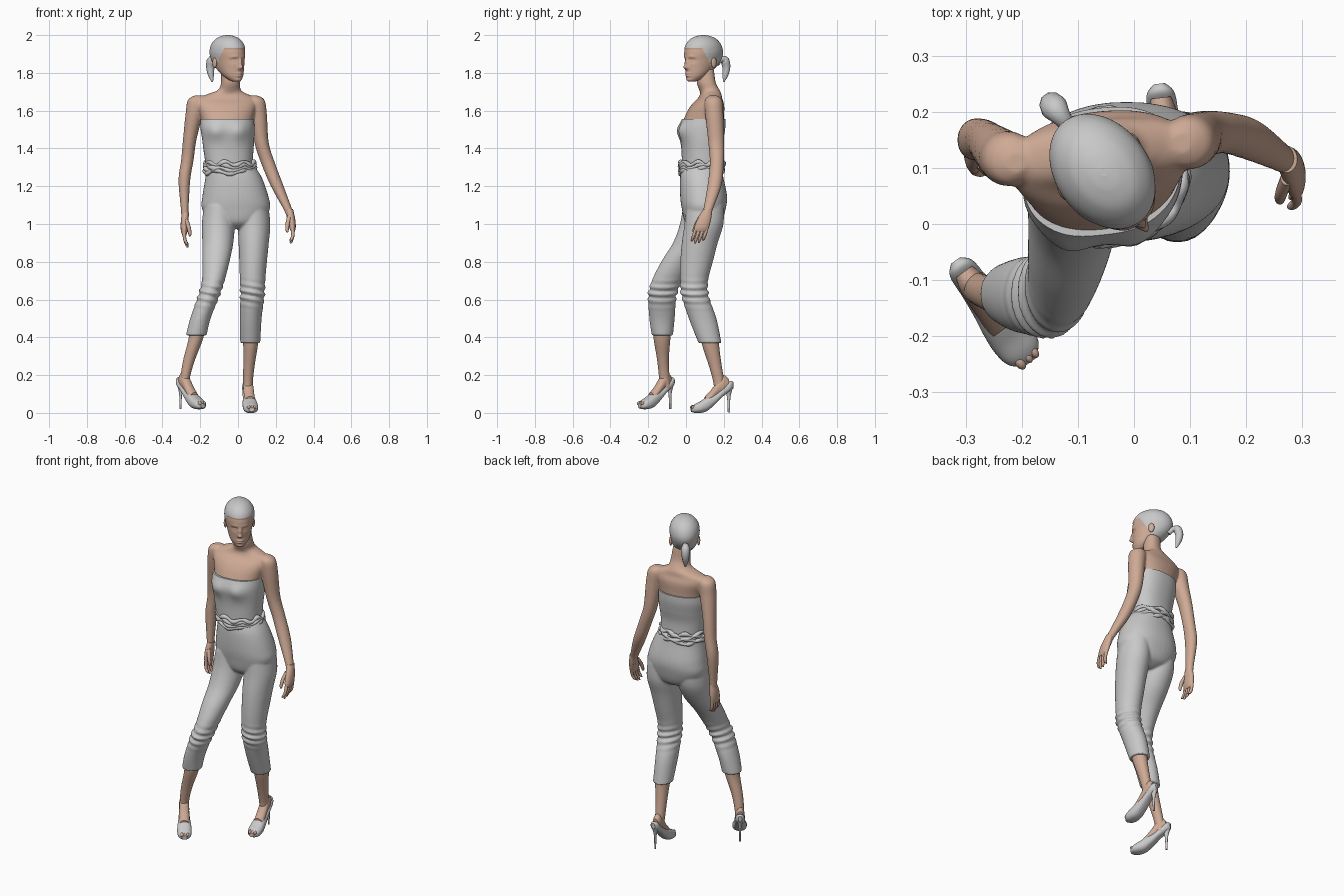
import bpy, bmesh, math
from mathutils import Vector, Matrix

old = bpy.data.objects.get("Cube")
if old:
    bpy.data.objects.remove(old, do_unlink=True)


def material(name, colour):
    mat = bpy.data.materials.new(name)
    mat.use_nodes = True
    mat.diffuse_color = (*colour, 1)
    mat.node_tree.nodes["Principled BSDF"].inputs["Base Color"].default_value = (*colour, 1)
    return mat


GREY = material("light grey", (.58, .58, .58))
SKIN = material("skin", (.62, .40, .30))


def spline(stations, steps):
    """Smooth in-between stations (Catmull-Rom)."""
    pts = [stations[0]] + list(stations) + [stations[-1]]
    out = []
    for a, b, c, d in zip(pts, pts[1:], pts[2:], pts[3:]):
        for i in range(steps):
            t = i / steps
            out.append([q + t * (r - p + t * (2 * p - 5 * q + 4 * r - s + t * (3 * q - p - 3 * r + s))) / 2
                        for p, q, r, s in zip(a, b, c, d)])
    return out + [list(stations[-1])]


def loft(name, stations, mat, sides=40, steps=6, power=2.0, upright=False, warp=None):
    """Skin elliptical sections (x, y, z, half width, half depth); upright sections face along y."""
    bm = bmesh.new()
    rings = []
    for x, y, z, ra, rb in spline(stations, steps):
        ring = []
        for i in range(sides):
            t = math.tau * i / sides
            c, s = math.cos(t), math.sin(t)
            u = ra * math.copysign(abs(c) ** (2 / power), c)
            w = rb * math.copysign(abs(s) ** (2 / power), s)
            v = Vector((x + u, y, z + w)) if upright else Vector((x + u, y + w, z))
            if warp:
                warp(v, t)
            ring.append(bm.verts.new(v))
        rings.append(ring)
    for low, high in zip(rings, rings[1:]):
        for i in range(sides):
            j = (i + 1) % sides
            bm.faces.new((low[i], low[j], high[j], high[i])).smooth = True
    bm.faces.new(rings[0])
    bm.faces.new(rings[-1])
    bmesh.ops.recalc_face_normals(bm, faces=bm.faces)
    mesh = bpy.data.meshes.new(name)
    bm.to_mesh(mesh)
    bm.free()
    mesh.materials.append(mat)
    obj = bpy.data.objects.new(name, mesh)
    bpy.context.collection.objects.link(obj)
    return obj


def blend(name, objs, voxel, rounds):
    """Fuse overlapping parts into one soft surface."""
    bpy.ops.object.select_all(action='DESELECT')
    for o in objs:
        o.select_set(True)
    bpy.context.view_layer.objects.active = objs[0]
    bpy.ops.object.join()
    body = objs[0]
    body.name = name
    mod = body.modifiers.new("fuse", 'REMESH')
    mod.mode, mod.voxel_size, mod.use_smooth_shade = 'VOXEL', voxel, True
    mod = body.modifiers.new("soften", 'SMOOTH')
    mod.factor, mod.iterations = .5, rounds
    return body


def strand(name, pts, mat, closed=False):
    """Round cord through (x, y, z, radius) points."""
    cu = bpy.data.curves.new(name, 'CURVE')
    cu.dimensions, cu.bevel_depth, cu.bevel_resolution, cu.use_fill_caps = '3D', 1, 3, True
    sp = cu.splines.new('POLY')
    sp.points.add(len(pts) - 1)
    for p, (x, y, z, r) in zip(sp.points, pts):
        p.co, p.radius = (x, y, z, 1), r
    sp.use_cyclic_u, sp.use_smooth = closed, True
    cu.materials.append(mat)
    obj = bpy.data.objects.new(name, cu)
    bpy.context.collection.objects.link(obj)
    return obj


def ball(name, loc, size, mat):
    bm = bmesh.new()
    bmesh.ops.create_uvsphere(bm, u_segments=20, v_segments=12, radius=1,
                              matrix=Matrix.LocRotScale(Vector(loc), None, Vector(size)))
    for f in bm.faces:
        f.smooth = True
    mesh = bpy.data.meshes.new(name)
    bm.to_mesh(mesh)
    bm.free()
    mesh.materials.append(mat)
    obj = bpy.data.objects.new(name, mesh)
    bpy.context.collection.objects.link(obj)
    return obj


def gauss(d, width):
    return math.exp(-(d / width) ** 2)


def turn(v, t=0):
    v.y += .1 * (v.x + .06)


# Shoulders, neck and arms
torso = loft("shoulders", [
    (-.05, .085, 1.4, .11, .085), (-.055, .09, 1.52, .132, .106), (-.057, .1, 1.58, .145, .1),
    (-.06, .115, 1.63, .16, .085), (-.06, .127, 1.665, .155, .062), (-.055, .13, 1.69, .1, .055),
    (-.045, .122, 1.71, .06, .053), (-.04, .105, 1.75, .05, .05), (-.045, .1, 1.82, .046, .046)],
    SKIN, power=2.2, warp=turn)
right_arm = loft("right_arm", [
    (-.21, .11, 1.68, .02, .02), (-.22, .115, 1.655, .046, .046), (-.232, .12, 1.58, .046, .048),
    (-.255, .138, 1.45, .036, .042), (-.268, .15, 1.34, .033, .037), (-.284, .15, 1.23, .031, .037),
    (-.282, .14, 1.07, .02, .025), (-.281, .138, 1.0, .018, .026)], SKIN)
left_arm = loft("left_arm", [
    (.085, .145, 1.68, .02, .02), (.095, .145, 1.655, .046, .046), (.107, .15, 1.58, .046, .048),
    (.125, .16, 1.43, .038, .042), (.16, .163, 1.32, .037, .037), (.208, .15, 1.2, .034, .037),
    (.267, .115, 1.07, .022, .025), (.28, .105, 1.02, .018, .026)], SKIN)
blend("upper_body", [torso, right_arm, left_arm], .006, 6)


# Hands
def hand(name, wrist, side, lean):
    def at(dx, dy, dz, *r):
        return (wrist[0] - side * dx - lean[0] * dz, wrist[1] + dy - lean[1] * dz, wrist[2] + dz, *r)
    loft(name + "_palm", [at(0, 0, .03, .019, .024), at(0, -.005, -.02, .02, .036),
                          at(.003, -.008, -.065, .018, .039), at(.006, -.008, -.09, .01, .033)], SKIN, sides=24)
    for i in range(4):
        y, drop = -.037 + .0195 * i, .012 * abs(i - 1.3)
        loft(f"{name}_finger", [at(.003, y, -.07, .009, .009), at(.01, y - .003, -.11, .009, .009),
                                at(.022, y - .005, -.14 + drop / 2, .008, .008),
                                at(.03, y - .005, -.158 + drop, .004, .004)], SKIN, sides=12, steps=4)
    loft(name + "_thumb", [at(.006, -.025, -.005, .012, .013), at(.024, -.04, -.045, .011, .011),
                           at(.034, -.044, -.08, .009, .009), at(.036, -.044, -.095, .004, .004)],
         SKIN, sides=14, steps=4)


hand("left_hand", (.278, .108, 1.05), 1, (.2, -.25))
hand("right_hand", (-.281, .138, 1.03), -1, (-.1, -.03))


# Strapless top with bust
def bust(v, t):
    if v.y < .05:
        for x in (-.12, .01):
            v.y -= .02 * gauss(v.x - x, .05) * gauss(v.z - 1.49, .045)
    turn(v)


loft("strapless_top", [
    (-.045, .082, 1.29, .122, .103), (-.05, .08, 1.38, .131, .103), (-.052, .084, 1.45, .138, .112),
    (-.056, .088, 1.51, .143, .118), (-.057, .094, 1.556, .141, .113)],
    GREY, sides=64, steps=8, power=2.3, warp=bust)

# Gathered sash: twisted cords around the waist
for k in range(4):
    pts = []
    for i in range(72):
        t = math.tau * i / 72
        swell = 1 + .02 * math.sin(9 * t + 2 * k)
        pts.append((-.043 + .13 * swell * math.cos(t), .083 + .113 * swell * math.sin(t),
                    1.275 + .015 * k + .009 * math.sin((5 + k) * t + k), .011 + .003 * math.sin(11 * t + k)))
    strand("sash_cord", pts, GREY, closed=True)


# Cropped trousers, creased at the knees
def crease(v, t):
    k = .007 * gauss(v.z - .63, .05) * math.sin(170 * v.z + 2 * math.cos(t))
    v.x += k * math.cos(t)
    v.y += k * math.sin(t)


hips = loft("hips", [
    (-.045, .083, 1.32, .122, .1), (-.024, .083, 1.25, .148, .114), (-.014, .093, 1.15, .174, .124),
    (-.011, .094, 1.08, .179, .116), (-.008, .09, 1.01, .13, .095), (0, .085, .975, .04, .05)],
    GREY, power=2.2)
left_leg = loft("left_trouser", [
    (.08, .1, 1.1, .08, .1), (.085, .095, 1.0, .086, .103), (.083, .073, .9, .08, .095),
    (.08, .056, .8, .073, .086), (.077, .043, .7, .067, .074), (.076, .048, .62, .064, .072),
    (.067, .088, .5, .058, .073), (.065, .127, .37, .053, .061)], GREY, steps=14, warp=crease)
right_leg = loft("right_trouser", [
    (-.1, .085, 1.1, .08, .1), (-.104, .07, 1.0, .087, .102), (-.107, .025, .9, .082, .094),
    (-.117, -.045, .8, .072, .086), (-.131, -.1, .7, .06, .081), (-.155, -.125, .62, .057, .075),
    (-.199, -.127, .5, .054, .067), (-.221, -.125, .41, .055, .056)], GREY, steps=14, warp=crease)
blend("trousers", [hips, left_leg, right_leg], .006, 4)

# Bare calves
loft("left_calf", [(.067, .122, .42, .045, .05), (.066, .132, .35, .038, .044), (.058, .155, .25, .03, .034),
                   (.053, .173, .17, .026, .03), (.053, .18, .12, .024, .03)], SKIN)
loft("right_calf", [(-.215, -.126, .46, .042, .05), (-.224, -.127, .39, .038, .044), (-.259, -.122, .28, .031, .031),
                    (-.279, -.115, .19, .025, .028), (-.281, -.11, .13, .024, .028)], SKIN)


# Feet in open-toed high heels, heel at the local origin
def foot(name, loc, angle):
    def sections(rows):
        return [(0, -s, (lo + hi) / 2, w, (hi - lo) / 2) for s, lo, hi, w in rows]
    parts = [
        loft(name + "_shoe", sections([
            (0, .13, .163, .01), (.018, .115, .168, .025), (.06, .083, .13, .028), (.1, .043, .1, .032),
            (.14, .01, .084, .038), (.175, 0, .062, .04), (.205, 0, .046, .034), (.225, .006, .03, .014)]),
            GREY, power=2.4, upright=True),
        loft(name + "_instep", sections([
            (.025, .12, .18, .018), (.05, .1, .2, .025), (.08, .09, .175, .027), (.115, .06, .125, .028),
            (.15, .02, .088, .03)]), SKIN, upright=True),
        loft(name + "_heel", [(0, -.024, .125, .017, .02), (0, -.024, .08, .007, .009),
                              (0, -.023, .001, .005, .006)], GREY, sides=16)]
    for x, r in ((-.014, .012), (.003, .0105), (.017, .01)):
        parts.append(ball(name + "_toe", (x, -.212, .03), (r * .8, r * 1.4, r), SKIN))
    for p in parts:
        p.location, p.rotation_euler.z = loc, math.radians(angle)


foot("left_foot", (.045, .25, 0), 7)
foot("right_foot", (-.318, -.065, .02), 36)


# Head with sculpted face; hair picked out by a hairline rule
def is_hair(p):
    return p.z > max(1.795, 1.93 - 1.6 * max(0, p.y + .06))


def face(v, t):
    if v.y < -.03:
        x, z = abs(v.x), v.z
        push = .021 * gauss(x, .012) * gauss(z - 1.829, .011) + .013 * gauss(x, .011) * gauss(z - 1.853, .02)
        push += .008 * gauss(x, .018) * (gauss(z - 1.797, .006) + gauss(z - 1.784, .006))
        push += .004 * gauss(x - .03, .02) * gauss(z - 1.885, .008) + .006 * gauss(x, .02) * gauss(z - 1.763, .01)
        push += .006 * gauss(x - .03, .008) * gauss(z - 1.864, .006)
        v.y -= push - .009 * gauss(x - .03, .016) * gauss(z - 1.866, .012)
    if is_hair(v):
        v.x, v.y = v.x * 1.03, v.y * 1.03


head = loft("head", [
    (0, -.075, 1.755, .02, .02), (0, -.063, 1.766, .036, .038), (0, -.045, 1.79, .054, .06),
    (0, -.02, 1.83, .067, .088), (0, -.005, 1.87, .075, .106), (0, 0, 1.91, .081, .111),
    (0, 0, 1.95, .075, .099), (0, 0, 1.98, .054, .072), (0, 0, 1.995, .028, .038), (0, 0, 2, .006, .008)],
    SKIN, sides=112, steps=10, warp=face)
head.data.materials.append(GREY)
for poly in head.data.polygons:
    poly.material_index = int(is_hair(poly.center))
head_parts = [head]
for side in (-1, 1):
    head_parts.append(ball("ear", (side * .077, .012, 1.853), (.009, .017, .028), SKIN))
# Ponytail
tail = spline([(0, .09, 1.85, .014), (0, .118, 1.872, .016), (0, .142, 1.865, .024), (0, .152, 1.83, .022),
               (0, .146, 1.79, .016), (0, .134, 1.752, .004)], 5)
head_parts.append(strand("ponytail", tail, GREY))
for p in head_parts:
    p.location, p.rotation_euler.z = (-.055, .092, 0), math.radians(37)
